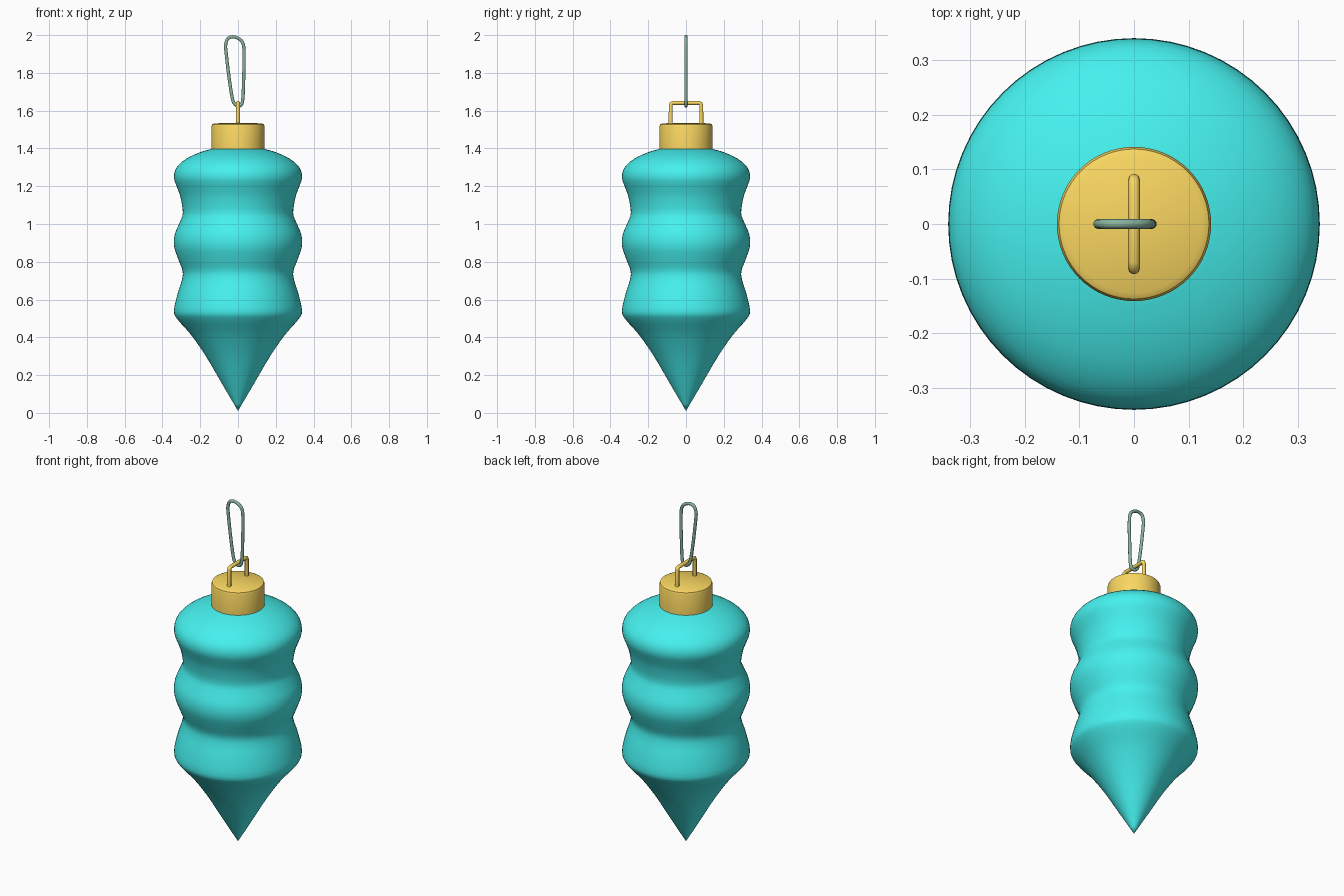
import bpy, bmesh, math
from mathutils import Vector

if "Cube" in bpy.data.objects:
    bpy.data.objects.remove(bpy.data.objects["Cube"])


def material(name, rgb):
    m = bpy.data.materials.new(name)
    m.diffuse_color = (*rgb, 1)
    m.use_nodes = True
    m.node_tree.nodes["Principled BSDF"].inputs["Base Color"].default_value = m.diffuse_color
    return m


def catmull(pts, steps, closed=False):
    """Smooth a list of points with a Catmull-Rom spline."""
    p = [Vector(q) for q in pts]
    n = len(p)
    get = (lambda i: p[i % n]) if closed else (lambda i: p[max(0, min(n - 1, i))])
    out = []
    for i in range(n if closed else n - 1):
        a, b, c, d = (get(i + k) for k in (-1, 0, 1, 2))
        for s in range(steps):
            t = s / steps
            out.append(0.5 * (2 * b + (c - a) * t + (2 * a - 5 * b + 4 * c - d) * t * t
                              + (3 * b - a - 3 * c + d) * t ** 3))
    return out if closed else out + [p[-1]]


def lathe(name, profile, mat, angle, segments=64):
    """Revolve (radius, z) points about the z axis."""
    bm = bmesh.new()
    vs = [bm.verts.new((r, 0, z)) for r, z in profile]
    es = [bm.edges.new(e) for e in zip(vs, vs[1:])]
    bmesh.ops.spin(bm, geom=vs + es, axis=(0, 0, 1), cent=(0, 0, 0),
                   angle=2 * math.pi, steps=segments, use_duplicate=False)
    bmesh.ops.remove_doubles(bm, verts=bm.verts, dist=1e-5)
    bmesh.ops.recalc_face_normals(bm, faces=bm.faces)
    me = bpy.data.meshes.new(name)
    bm.to_mesh(me)
    bm.free()
    finish(name, me, mat, angle)


def tube(name, path, radius, mat, closed):
    """Round wire along a path, turned into a mesh."""
    cu = bpy.data.curves.new(name + "_path", 'CURVE')
    cu.dimensions = '3D'
    cu.bevel_depth = radius
    cu.bevel_resolution = 3
    cu.use_fill_caps = True
    sp = cu.splines.new('POLY')
    sp.points.add(len(path) - 1)
    for pt, co in zip(sp.points, path):
        pt.co = (*co, 1)
    sp.use_cyclic_u = closed
    tmp = bpy.data.objects.new(name + "_path", cu)
    bpy.context.collection.objects.link(tmp)
    dg = bpy.context.evaluated_depsgraph_get()
    me = bpy.data.meshes.new_from_object(tmp.evaluated_get(dg))
    bpy.data.objects.remove(tmp)
    finish(name, me, mat, 60)


def finish(name, me, mat, angle):
    me.materials.clear()
    me.materials.append(mat)
    ob = bpy.data.objects.new(name, me)
    bpy.context.collection.objects.link(ob)
    bpy.ops.object.select_all(action='DESELECT')
    ob.select_set(True)
    bpy.context.view_layer.objects.active = ob
    bpy.ops.object.shade_smooth_by_angle(angle=math.radians(angle))


teal = material("teal_glass", (0.06, 0.88, 0.86))
gold = material("gold_metal", (0.96, 0.68, 0.12))
green = material("green_wire", (0.25, 0.45, 0.34))

# Body: pointed tip, three ripples and a rounded shoulder
body = [(0, 0.01), (0.085, 0.155), (0.17, 0.3), (0.25, 0.415), (0.32, 0.495),
        (0.339, 0.54), (0.32, 0.63), (0.298, 0.7), (0.293, 0.75), (0.315, 0.81),
        (0.338, 0.88), (0.335, 0.945), (0.308, 1.01), (0.292, 1.06), (0.304, 1.14),
        (0.321, 1.19), (0.339, 1.245), (0.326, 1.298), (0.275, 1.345),
        (0.2, 1.38), (0.13, 1.4)]
lathe("ornament_body", [(max(v.x, 0), v.y) for v in catmull(body, 3)] + [(0, 1.4)], teal, 60)

# Metal cap with a softened upper rim
lathe("cap", [(0, 1.385), (0.141, 1.385), (0.141, 1.515), (0.137, 1.527),
              (0.126, 1.533), (0, 1.535)], gold, 40)

# Square wire staple across the cap
h, c = 0.081, 0.012
half = [(h, 1.52), (h, 1.641 - c), (h - c * 0.3, 1.641 - c * 0.3), (h - c, 1.641)]
staple = [(0, y, z) for y, z in half] + [(0, -y, z) for y, z in reversed(half)]
tube("cap_staple", staple, 0.011, gold, False)

# Slightly tilted hanging loop
loop = [(0.006, 1.625), (0.024, 1.65), (0.03, 1.77), (0.032, 1.91), (0.022, 1.965),
        (-0.014, 1.989), (-0.05, 1.985), (-0.065, 1.95), (-0.062, 1.9),
        (-0.048, 1.78), (-0.031, 1.67), (-0.017, 1.635)]
tube("hanging_loop", [(v.x, 0, v.y) for v in catmull(loop, 5, True)], 0.009, green, True)
